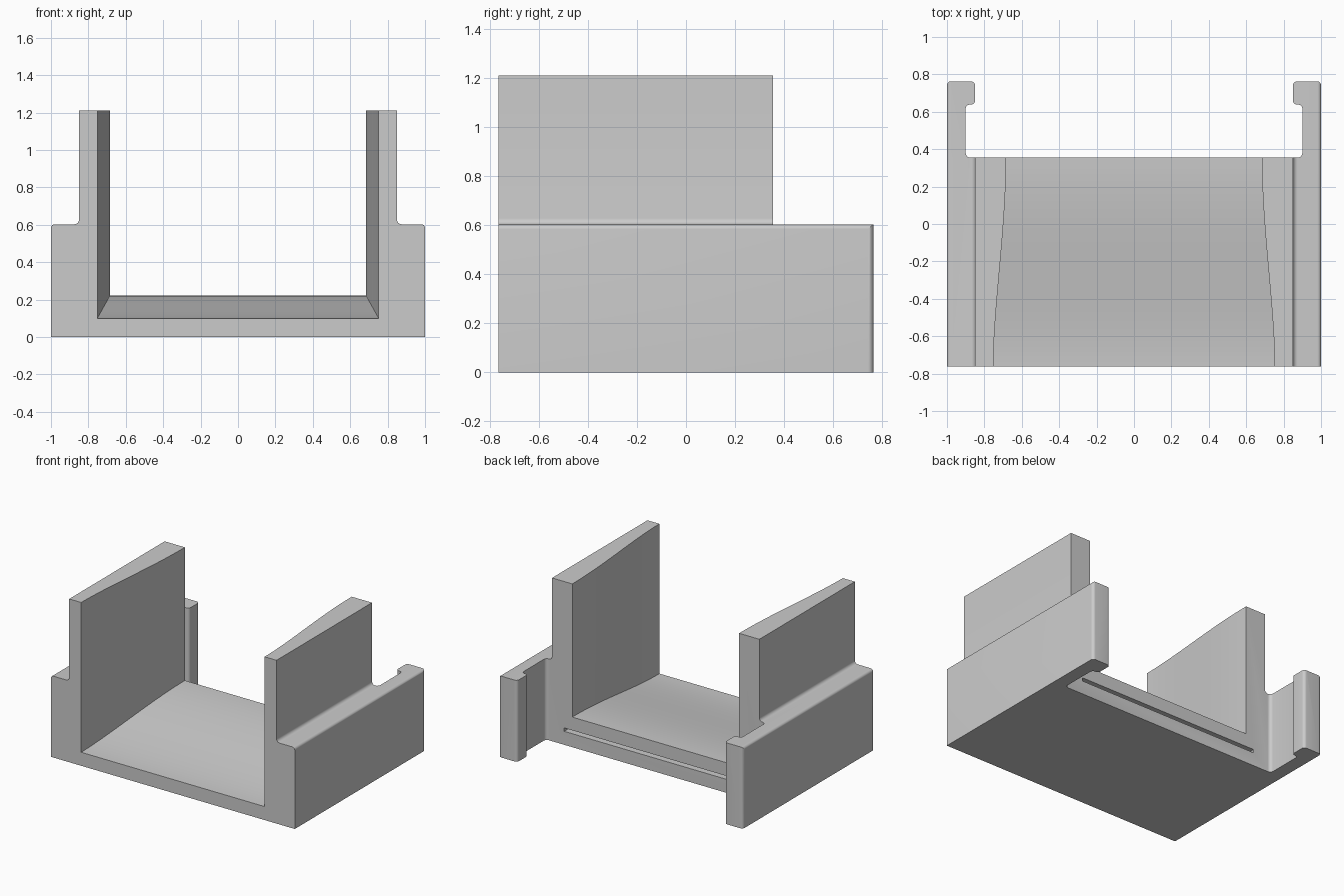
import bpy, math
from mathutils import Vector

if "Cube" in bpy.data.objects:
    bpy.data.objects.remove(bpy.data.objects["Cube"], do_unlink=True)

BACK, WALL_BACK, LEDGE, TOP = 0.763, 0.355, 0.603, 1.21

grey = bpy.data.materials.new("light grey")
grey.use_nodes = True
colour = (0.6, 0.6, 0.6, 1)
grey.diffuse_color = colour
grey.node_tree.nodes["Principled BSDF"].inputs["Base Color"].default_value = colour


def rounded(corners, steps=6):
    """Outline whose right-angle corners (u, v, radius) become arcs."""
    pts = []
    for i, (u, v, r) in enumerate(corners):
        p = Vector((u, v))
        if not r:
            pts.append(p)
            continue
        a = (Vector(corners[i - 1][:2]) - p).normalized() * r
        b = (Vector(corners[(i + 1) % len(corners)][:2]) - p).normalized() * r
        for s in range(steps + 1):
            t = s / steps * math.pi / 2
            pts.append(p + a * (1 - math.sin(t)) + b * (1 - math.cos(t)))
    return pts


def mirrored(half):
    return half + [(-u, v, r) for u, v, r in reversed(half)]


def loft(name, rings):
    """Closed solid through equal-sized rings of points."""
    n = len(rings[0])
    verts = [p for ring in rings for p in ring]
    faces = [list(range(n))[::-1], list(range(len(verts) - n, len(verts)))]
    for k in range(len(rings) - 1):
        for i in range(n):
            j = (i + 1) % n
            faces.append([k * n + i, k * n + j, (k + 1) * n + j, (k + 1) * n + i])
    mesh = bpy.data.meshes.new(name)
    mesh.from_pydata(verts, [], faces)
    mesh.materials.append(grey)
    obj = bpy.data.objects.new(name, mesh)
    bpy.context.collection.objects.link(obj)
    bpy.context.view_layer.objects.active = obj
    bpy.ops.object.select_all(action="DESELECT")
    obj.select_set(True)
    bpy.ops.object.mode_set(mode="EDIT")
    bpy.ops.mesh.select_all(action="SELECT")
    bpy.ops.mesh.normals_make_consistent(inside=False)
    bpy.ops.object.mode_set(mode="OBJECT")
    return obj


def box(name, x, y0, y1, z0, z1):
    return loft(name, [[(-x, y0, z), (x, y0, z), (x, y1, z), (-x, y1, z)] for z in (z0, z1)])


def combine(target, tool, operation):
    mod = target.modifiers.new(tool.name, "BOOLEAN")
    mod.object, mod.operation, mod.solver = tool, operation, "EXACT"
    bpy.context.view_layer.objects.active = target
    bpy.ops.object.modifier_apply(modifier=mod.name)
    bpy.data.objects.remove(tool, do_unlink=True)


# Stepped front silhouette, drawn through the whole depth
section = rounded(mirrored([(1, 0, 0), (1, LEDGE, 0.02),
                            (0.85, LEDGE, 0.025), (0.85, TOP, 0)]))
body = loft("duct_body", [[(p.x, y, p.y) for p in section] for y in (-BACK, 0.9)])

# Plan outline with two hooked rear arms
plan = rounded(mirrored([(1, -BACK, 0), (1, BACK, 0.022), (0.85, BACK, 0.022),
                         (0.85, 0.638, 0.022), (0.9, 0.638, 0.022),
                         (0.9, WALL_BACK, 0.025)]))
# Front edge reaches past the body so the two front faces do not coincide
plan = [Vector((p.x * 1.1, -0.9)) if p.y < -0.7 else p for p in plan]
plan = [Vector((math.copysign(1, p.x), -0.9)) if p.y < -0.7 else p for p in plan]
combine(body, loft("plan_outline", [[(p.x, p.y, z) for p in plan] for z in (-0.1, 1.4)]),
        "INTERSECT")

# Level the tops of the arms
combine(body, box("arm_top_cut", 1.2, WALL_BACK + 0.0005, 1, LEDGE, 1.5), "DIFFERENCE")

# Tapering channel with an S-curved floor and side walls
rings = []
STEPS = 24
for i in range(-1, STEPS + 2):
    u = i / STEPS
    y = -BACK + u * (WALL_BACK + BACK)
    e = min(max(u, 0), 1) ** 0.93
    t = e * e * (3 - 2 * e)
    x, floor = 0.752 - 0.068 * t, 0.1 + 0.123 * t
    rings.append([(-x, y, floor), (x, y, floor), (x, y, 1.4), (-x, y, 1.4)])
combine(body, loft("channel_cut", rings), "DIFFERENCE")

# Thin slot across the rear face
combine(body, box("slot_cut", 0.75, 0, 0.5, 0.1, 0.125), "DIFFERENCE")

bpy.ops.object.select_all(action="DESELECT")
body.select_set(True)
bpy.context.view_layer.objects.active = body
bpy.ops.object.shade_smooth_by_angle(angle=math.radians(30))
